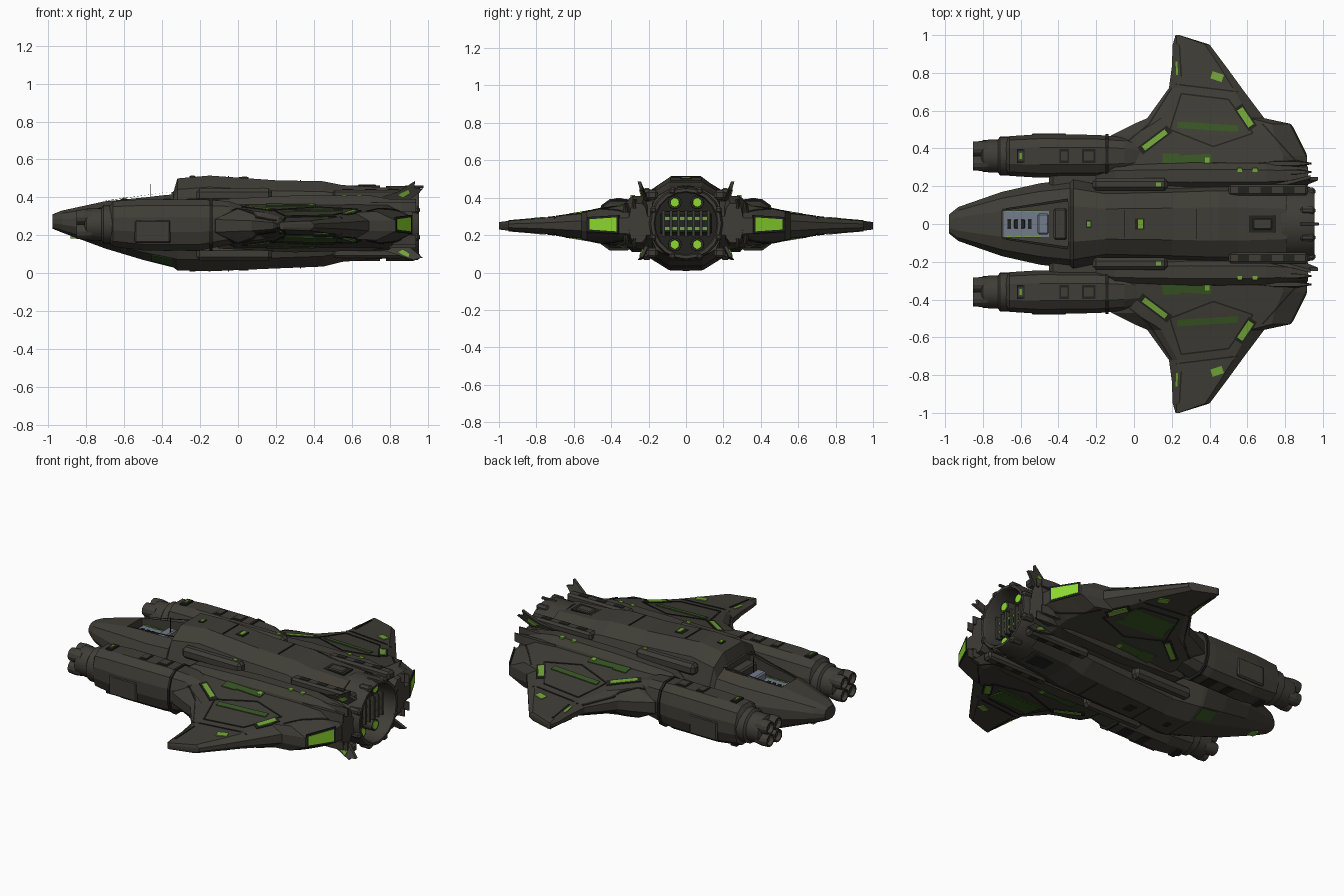
import bpy, bmesh, math
from mathutils import Vector

if "Cube" in bpy.data.objects:
    bpy.data.objects.remove(bpy.data.objects["Cube"])

def material(name, *rgb):
    mat = bpy.data.materials.new(name)
    mat.use_nodes = True
    mat.diffuse_color = (*rgb, 1)
    mat.node_tree.nodes["Principled BSDF"].inputs["Base Color"].default_value = (*rgb, 1)
    return mat

hull = material("olive grey hull", .05, .047, .037)
dark = material("dark recess", .016, .016, .013)
glow = material("bright green glow", .27, .7, .03)
lamp = material("green lamp", .17, .38, .04)
dim = material("dim green panel", .04, .092, .018)
blue = material("blue grey cockpit", .17, .2, .26)
BOTH, ONE = (("front_", -1), ("back_", 1)), (("", 1),)

def build(name, verts, faces, mat, sides=ONE, bevel=0):
    """Make a mesh, or a mirrored pair of meshes across the centre plane."""
    for prefix, s in sides:
        mesh = bpy.data.meshes.new(prefix + name)
        mesh.from_pydata([(x, y * s, z) for x, y, z in verts], [], faces)
        bm = bmesh.new()
        bm.from_mesh(mesh)
        bmesh.ops.recalc_face_normals(bm, faces=bm.faces)
        bm.to_mesh(mesh)
        bm.free()
        mesh.materials.append(mat)
        obj = bpy.data.objects.new(prefix + name, mesh)
        bpy.context.collection.objects.link(obj)
        if bevel:
            mod = obj.modifiers.new("edge bevel", "BEVEL")
            mod.width, mod.segments = bevel, 1
    return obj

def skin(name, rings, mat, sides=ONE, bevel=0):
    """Bridge a row of equal rings of points and close both ends."""
    n = len(rings[0])
    verts = [p for ring in rings for p in ring]
    faces = [(k * n + i, k * n + (i + 1) % n, (k + 1) * n + (i + 1) % n, (k + 1) * n + i)
             for k in range(len(rings) - 1) for i in range(n)]
    faces += [tuple(range(n)), tuple(range(len(verts) - n, len(verts)))]
    return build(name, verts, faces, mat, sides, bevel)

HALF = [(.4, 1), (.8, .88), (1, .64), (1, .36), (.8, .12), (.4, 0)]
OUTLINE = HALF + [(-y, z) for y, z in reversed(HALF)]

def loft(name, rows, mat, y=0, sides=ONE):
    """Faceted body along x; rows hold x, half width, bottom, top."""
    skin(name, [[(x, y + a * w, lo + b * (hi - lo)) for a, b in OUTLINE] for x, w, lo, hi in rows], mat, sides)

def lathe(name, profile, y, z, mat, sides=ONE, steps=20):
    """Round part along x; profile holds x, radius."""
    turn = [2 * math.pi * i / steps for i in range(steps)]
    skin(name, [[(x, y + r * math.cos(t), z + r * math.sin(t)) for t in turn] for x, r in profile], mat, sides)
    for prefix, s in sides:
        bpy.ops.object.select_all(action="DESELECT")
        bpy.data.objects[prefix + name].select_set(True)
        bpy.context.view_layer.objects.active = bpy.data.objects[prefix + name]
        bpy.ops.object.shade_smooth_by_angle(angle=math.radians(35))

def box(name, centre, size, mat, sides=ONE, bevel=0):
    x, y, z = centre
    a, b, c = (v / 2 for v in size)
    ring = [(-a, -b), (a, -b), (a, b), (-a, b)]
    skin(name, [[(x + p, y + q, h) for p, q in ring] for h in (z - c, z + c)], mat, sides, bevel)

def lookup(rows, key, column):
    for p, q in zip(rows, rows[1:]):
        if p[0] <= key <= q[0]:
            return p[column] + (q[column] - p[column]) * (key - p[0]) / (q[0] - p[0])
    return rows[-1][column]

# Fuselage with a cut cockpit well
BODY = [(-.98, .05, .235, .31), (-.93, .09, .215, .33), (-.7, .17, .13, .38), (-.5, .215, .07, .405),
        (-.34, .235, .03, .43), (-.32, .235, .015, .5), (-.15, .2, .01, .515), (.2, .21, .025, .49),
        (.45, .22, .035, .485), (.55, .22, .06, .465), (.81, .2, .08, .45)]
loft("fuselage", BODY, hull)
well = [(-.7, -.07), (-.35, -.12), (-.35, .12), (-.7, .07)]
cutter = skin("cockpit_cutter", [[(x, y, z) for x, y in well] for z in (.33, .6)], hull)
cutter.hide_render = True
body = bpy.data.objects["fuselage"]
mod = body.modifiers.new("cockpit well", "BOOLEAN")
mod.operation, mod.object = "DIFFERENCE", cutter
bpy.context.view_layer.objects.active = body
bpy.ops.object.modifier_apply(modifier=mod.name)
bpy.data.objects.remove(cutter)

# Cockpit fittings
box("cockpit_floor", (-.57, 0, .333), (.24, .14, .008), blue)
box("pilot_seat", (-.48, 0, .355), (.06, .11, .05), blue, bevel=.008)
box("rear_seat", (-.39, 0, .365), (.07, .17, .08), hull, bevel=.01)
for i in range(4):
    box("cockpit_grille", (-.66 + i * .036, 0, .34), (.02, .045, .008), dark, bevel=.001)
    box("cockpit_light", (-.66 + i * .05, .067, .34), (.035, .008, .006), lamp, BOTH)
box("antenna", (-.46, 0, .42), (.004, .004, .1), dark)
build("canopy_seam", [(-.7, .07, .383), (-.7, .08, .381), (-.35, .135, .431), (-.35, .12, .431)],
      [(0, 1, 2, 3)], dark, BOTH)

# Wings; rows hold y, leading x, trailing x, half thickness
WING = [(.18, -.15, .92, .135), (.36, -.14, .915, .105), (.47, -.12, .86, .088), (.53, 0, .83, .076),
        (.56, .07, .69, .07), (.72, .185, .57, .046), (.83, .2, .49, .036), (.95, .205, .4, .026), (1, .22, .24, .02)]
MID = .25

def wing_height(x, y):
    lead, trail, thick = (lookup(WING, y, c) for c in (1, 2, 3))
    t = (x - lead) / (trail - lead)
    return thick * min(1, .38 + .62 * max(0, min(t, 1 - t)) / .12)

rings = []
for y, lead, trail, thick in WING:
    row = [lead + (trail - lead) * t for t in (0, .12, .88, 1)]
    rings.append([(x, y, MID + up * wing_height(x, y)) for up in (1, -1) for x in row[::up]])
skin("wing", rings, hull, BOTH)

def strip(name, start, end, width, mat, lift=.004, ups=(1, -1)):
    """Thin plate following the wing skin, above and below."""
    a, b = Vector(start), Vector(end)
    side = (b - a).orthogonal().normalized() * width / 2
    for up in ups:
        rows = []
        for i in range(9):
            p = a.lerp(b, i / 8)
            rows.append([(q.x, q.y, MID + up * (wing_height(q.x, q.y) + h)) for q, h in (
                (p + side, lift), (p - side, lift), (p - side, lift - .008), (p + side, lift - .008))])
        skin(name + ("_upper" if up > 0 else "_lower"), rows, mat, BOTH)

# Wing seams, lamps and tinted panels
SEAMS = [(.25, .69), (.5, .66), (.63, .48), (.42, .41), (.19, .5), (.25, .69)]
for p, q in list(zip(SEAMS, SEAMS[1:])) + [((-.08, .4), (.08, .53)), ((.08, .53), (.2, .72)),
                                           ((.22, .74), (.55, .7)), ((.68, .53), (.86, .33)), ((.25, .78), (.24, .95))]:
    strip("wing_seam", p, q, .008, dark)
for label, p, q, width in (("leading", (.05, .4), (.17, .49), .028), ("trailing", (.56, .61), (.62, .52), .034)):
    grow = (Vector(q) - Vector(p)) * .15
    strip(label + "_lamp_frame", Vector(p) - grow, Vector(q) + grow, width + .02, dark)
    strip(label + "_lamp", p, q, width, lamp, .006)
strip("tip_lamp", (.41, .79), (.47, .77), .04, lamp, .005)
strip("tip_edge_lamp", (.228, .79), (.225, .86), .01, lamp, .005)
strip("wing_band", (.23, .525), (.55, .505), .034, dim, .005)
strip("root_panel", (.15, .335), (.24, .335), .075, dim, .005)
strip("root_panel_tail", (.24, .335), (.41, .345), .055, dim, .005)
strip("root_lamp", (.375, .335), (.4, .335), .035, lamp, .007)
strip("belly_panel", (.24, .59), (.52, .58), .12, dim, .006, (-1,))

# Glowing exhaust windows on the trailing edges
a, b = Vector((.8375, .515, 0)), Vector((.91, .37, 0))
out = Vector((.89, .46, 0))
for label, grow, push, mat in (("exhaust_frame", .012, .002, dark), ("exhaust_glow", 0, .004, glow)):
    grip = (b - a).normalized() * grow
    corners = [(a - grip, .23 - grow), (b + grip, .22 - grow), (b + grip, .295 + grow), (a - grip, .285 + grow)]
    skin(label, [[p + out * k + Vector((0, 0, z)) for p, z in corners] for k in (push - .008, push)], mat, BOTH)

# Fairings, shoulder pods and rails where the wings meet the body
loft("root_fairing", [(-.2, .03, .2, .32), (-.1, .07, .13, .39), (.3, .085, .11, .41),
                      (.7, .08, .12, .41), (.92, .05, .16, .37)], hull, .255, BOTH)
for label, up in (("upper", 1), ("lower", -1)):
    box(label + "_shoulder", (-.02, .21, .257 + up * .155), (.4, .065, .07), hull, BOTH, .018)
    box(label + "_rear_rail", (.71, .18, .26 + up * .155), (.42, .06, .05), hull, BOTH, .012)
    for i in range(3):
        box(label + "_rail_slot", (.58 + i * .12, .18, .26 + up * .179), (.06, .03, .008), dark, BOTH)
    # Tail blades leaning outward, with a lamp panel, beside a flat root spike
    base, tip = (.72, .2, .13), (.935, .25, .225 if up > 0 else .195)
    edge = [base, (.84, .225, .165), tip, (.93, .24, .19), (.975, .24, .18), (.9, .21, .12)]
    skin(label + "_blade", [[(x, y + t, .262 + up * z) for x, y, z in edge] for t in (-.009, .009)], hull, BOTH)
    panel = [(.84, .224, .15), (.9, .238, .178), (.91, .234, .16), (.87, .222, .135)]
    skin(label + "_blade_lamp", [[(x, y + t, .262 + up * z) for x, y, z in panel] for t in (-.012, .012)], lamp, BOTH)
    for y, z in ((.275, .11), (.32, .09)):
        skin(label + "_root_spike", [[(x, y + v * w, .262 + up * (z + h)) for v, h in ((-1, -.03), (1, -.03), (.6, .02), (-.6, .02))]
                                     for x, w in ((.66, .006), (.74, .018), (.86, .018), (.94, .004))], hull, BOTH)
for x, y, z in ((.13, .21, .448), (.56, .285, .409), (.64, .285, .409)):
    box("shoulder_lamp", (x, y, z), (.025, .022, .009), lamp, BOTH)

# Engine nacelles with clustered barrels
loft("nacelle", [(-.68, .08, .17, .35), (-.66, .105, .14, .38), (-.5, .115, .12, .39),
                 (-.2, .112, .12, .39), (-.05, .1, .15, .38), (.1, .06, .18, .33)], hull, .36, BOTH)
loft("nacelle_band", [(x, .116, .117, .393) for x in (-.15, -.135)], dark, .36, BOTH)
lathe("nacelle_collar", [(-.81, .07), (-.8, .085), (-.72, .088), (-.71, .102), (-.66, .102)], .36, .257, hull, BOTH)
for dy in (-.038, .038):
    for dz in (-.038, .038):
        lathe("barrel", [(-.83, .026), (-.853, .03), (-.853, .038), (-.81, .041), (-.77, .036)],
              .36 + dy, .257 + dz, hull, BOTH, 12)
for x, w in ((-.6, .04), (-.37, .05), (-.24, .07)):
    for z in (.388, .122):
        box("nacelle_hatch", (x, .36, z), (w, .075, .009), dark, BOTH)
    box("nacelle_hatch_cover", (x, .36, .391), (w * .7, .05, .008), hull, BOTH)
box("nacelle_lamp", (-.6, .36, .396), (.014, .03, .006), lamp, BOTH)
box("nacelle_side_plate", (-.45, .469, .22), (.19, .02, .12), hull, BOTH, .008)
box("nacelle_pylon", (-.3, .23, .26), (.3, .12, .12), hull, BOTH, .02)

# Hollow rear engine with slatted core and recessed thrusters
lathe("engine_ring", [(.825, .165), (.94, .165), (.955, .172), (.955, .188), (.92, .198), (.78, .198)], 0, .262, hull)
lathe("engine_back", [(.825, .166), (.83, .166)], 0, .262, dark)
box("engine_core", (.85, 0, .262), (.06, .28, .13), dark, bevel=.02)
for i in range(7):
    box("engine_slat", (.885, (i - 3) * .04, .262), (.03, .014, .14), hull)
for z in (.235, .29):
    box("engine_light_strip", (.882, 0, z), (.008, .24, .016), lamp)
for z, label in ((.375, "upper"), (.15, "lower")):
    lathe(label + "_thruster", [(.82, .036), (.89, .034), (.89, .026), (.88, .024)], .06, z, hull, BOTH, 16)
    lathe(label + "_thruster_glow", [(.88, .024), (.892, .024)], .06, z, glow, BOTH, 16)
for i in range(8):
    t = (i + .5) * math.pi / 4
    box("engine_clamp", (.92, .187 * math.cos(t), .262 + .187 * math.sin(t)), (.08, .04, .04), hull, bevel=.012)
box("tail_spike", (.93, 0, .455), (.1, .016, .016), hull, bevel=.004)

# Spine hatches, lamps and belly details
for x, length, width in ((-.24, .03, .04), (.03, .05, .06), (.68, .14, .09), (.33, .006, .16), (-.05, .006, .15)):
    for side, column in (("spine", 3), ("belly", 2)):
        box(side + "_hatch", (x, 0, lookup(BODY, x, column)), (length, width, .009), dark)
box("spine_box", (.68, 0, .458), (.1, .06, .02), hull, bevel=.006)
box("spine_lamp", (.035, 0, .507), (.026, .05, .008), lamp)
box("spine_front_lamp", (-.24, 0, .511), (.02, .026, .008), lamp)
chin = []
for x in (-.46, -.345):
    w, lo, hi = (lookup(BODY, x, c) for c in (1, 2, 3))
    chin.append([(x, w * (.4 + .4 * t), lo + (hi - lo) * .12 * t + d) for t, d in
                 ((.2, -.004), (.95, -.004), (.95, .004), (.2, .004))])
skin("chin_panel", chin, dim, BOTH)
box("nose_lamp", (-.86, 0, lookup(BODY, -.86, 2)), (.05, .05, .012), lamp)
